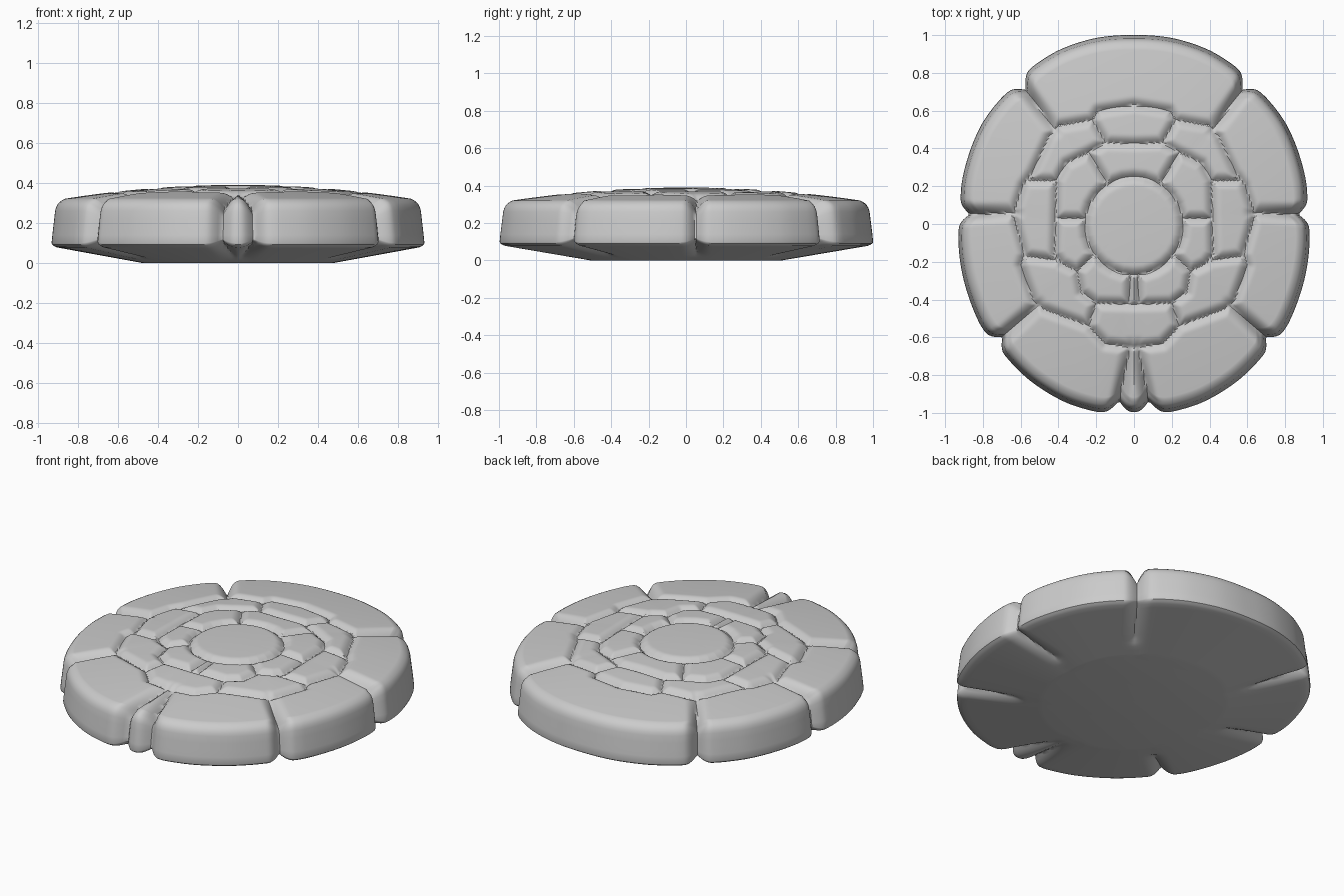
import bpy, bmesh, math

if "Cube" in bpy.data.objects:
    bpy.data.objects.remove(bpy.data.objects["Cube"])

SEG, TOP_ROWS, BOTTOM_ROWS = 480, 100, 14

# Joint lines between stones, right half only (mirrored through abs(x))
centre = [(0.26 * math.sin(a), 0.26 * math.cos(a) - 0.01)
          for a in [math.pi * i / 14 for i in range(15)]]
inner_joints = [
    centre,
    [(0, .425), (.15, .43), (.24, .38), (.36, .32), (.41, .23), (.415, .03), (.42, -.16),
     (.38, -.21), (.3, -.25), (.28, -.36), (.2, -.42), (0, -.425)],
    [(0, .63), (.19, .6), (.22, .55), (.4, .52), (.45, .46), (.54, .27), (.59, .2), (.64, .05),
     (.58, -.16), (.6, -.22), (.53, -.41), (.48, -.45), (.24, -.54), (.15, -.635), (0, -.655)],
    [(.15, .23), (.24, .38)], [(.26, .03), (.41, .03)], [(.22, -.17), (.3, -.25)],
    [(.02, -.27), (.025, -.42)],
    [(.15, .43), (.22, .55)], [(.41, .23), (.56, .23)],
    [(.42, -.19), (.57, -.17)], [(.2, -.42), (.24, -.54)],
]
rim_joints = [
    [(.42, .5), (.59, .73), (.72, .9)], [(.63, .06), (1.1, .05)],
    [(.51, -.43), (.72, -.62), (.95, -.82)], [(.02, -.65), (.08, -.97), (.1, -1.1)],
]
# Outline of the whole slab, right half from back to front
outline = [(0, 1), (.2, .985), (.4, .92), (.56, .815), (.6, .745), (.68, .69), (.8, .54), (.88, .35),
           (.915, .2), (.915, .06), (.93, -.05), (.92, -.2), (.87, -.4), (.8, -.56), (.73, -.63),
           (.68, -.7), (.55, -.83), (.35, -.95), (.17, -1.0), (.09, -.98), (0, -1.0)]
polar = [(math.atan2(x, y), math.hypot(x, y)) for x, y in outline]


def radius_at(a):
    a = abs((a + math.pi) % (2 * math.pi) - math.pi)
    for (a0, r0), (a1, r1) in zip(polar, polar[1:]):
        if a <= a1 + 1e-6:
            return r0 + (r1 - r0) * (a - a0) / (a1 - a0)
    return polar[-1][1]


def smooth_radius(a):
    return sum(radius_at(a + math.radians(k)) for k in (-2, -1, 0, 1, 2)) / 5


def to_segments(lines):
    out = []
    for line in lines:
        for (x0, y0), (x1, y1) in zip(line, line[1:]):
            dx, dy = x1 - x0, y1 - y0
            out.append((x0, y0, dx, dy, dx * dx + dy * dy))
    return out


inner_segments, rim_segments = to_segments(inner_joints), to_segments(rim_joints)


def groove(x, y, segments, width):
    """1 on a joint line, falling in a rounded curve to 0 at the given width."""
    x, best = abs(x), 9.0
    for x0, y0, dx, dy, l2 in segments:
        t = min(1, max(0, ((x - x0) * dx + (y - y0) * dy) / l2))
        best = min(best, (x - x0 - t * dx) ** 2 + (y - y0 - t * dy) ** 2)
    return max(0, 1 - math.sqrt(best) / width) ** 2


# Cross-section: (fraction of rim radius, height, zone)
profile = []
for i in range(1, TOP_ROWS + 1):
    s = 0.93 * i / TOP_ROWS
    profile.append((s, 0.39 - 0.08 * s * s, "top"))
profile += [(s, z, "side") for s, z in [
    (.945, .313), (.958, .304), (.968, .293), (.976, .278), (.981, .26), (.986, .22),
    (.991, .18), (.996, .14), (1, .1), (.997, .092), (.985, .084)]]
for i in range(BOTTOM_ROWS + 1):
    t = i / BOTTOM_ROWS
    profile.append((.97 - .46 * t, .078 * (1 - t), "bottom"))

# Slab with carved stones
bm = bmesh.new()
radii = [smooth_radius(2 * math.pi * j / SEG) for j in range(SEG)]
rows = []
for s, z, zone in profile:
    row = []
    for j in range(SEG):
        a = 2 * math.pi * j / SEG
        ux, uy, r = math.sin(a), math.cos(a), radii[j] * s
        x, y, h = ux * r, uy * r, z
        if zone == "top":
            inner = groove(x, y, inner_segments, .05) if r < .74 else 0
            rim = groove(x, y, rim_segments, .065) if r > .55 else 0
            h -= max(.03 * inner, (.025 + .035 * max(0, s - .6) / .33) * rim)
            r -= .05 * rim * max(0, s - .7) / .23
        else:
            rim = groove(x, y, rim_segments, .075)
            if zone == "side":
                r -= .05 * rim
                h -= .06 * rim * max(0, (z - .2) / .113)
                h += .03 * rim * max(0, (.14 - z) / .06)
            else:
                fade = z / .078
                r -= .05 * rim * fade
                h += .03 * rim * fade
        row.append(bm.verts.new((ux * r, uy * r, h)))
    rows.append(row)
for ra, rb in zip(rows, rows[1:]):
    for j in range(SEG):
        k = (j + 1) % SEG
        bm.faces.new((ra[j], ra[k], rb[k], rb[j]))
apex = bm.verts.new((0, 0, .39))
for j in range(SEG):
    bm.faces.new((apex, rows[0][(j + 1) % SEG], rows[0][j]))
bm.faces.new(rows[-1])
bmesh.ops.recalc_face_normals(bm, faces=bm.faces)

mesh = bpy.data.meshes.new("stone_slab")
bm.to_mesh(mesh)
bm.free()
slab = bpy.data.objects.new("stone_slab", mesh)
bpy.context.collection.objects.link(slab)
bpy.context.view_layer.objects.active = slab
slab.select_set(True)
bpy.ops.object.shade_smooth_by_angle(angle=math.radians(35))
